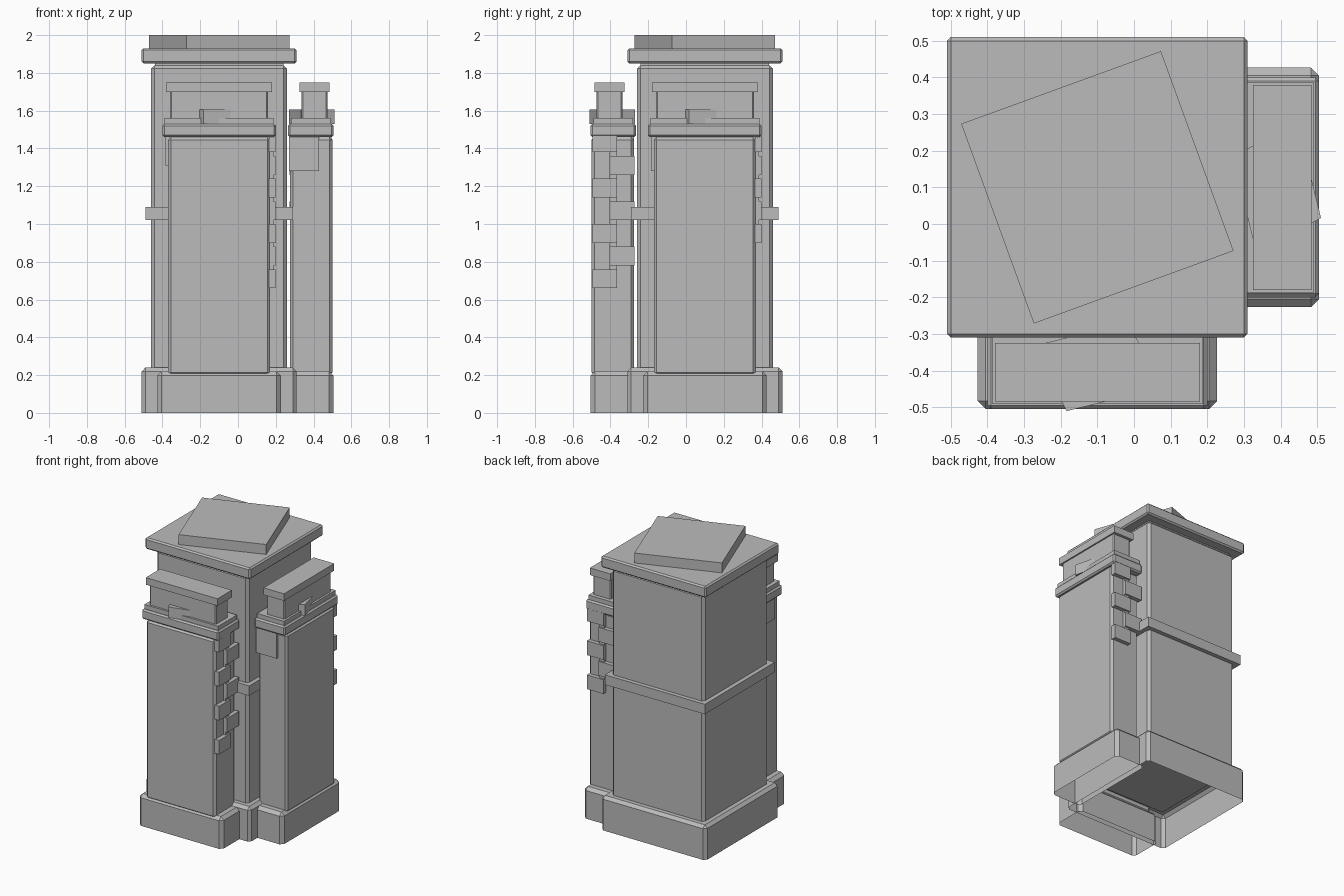
import bpy, bmesh, math
from mathutils import Matrix, Vector

cube = bpy.data.objects.get("Cube")
if cube:
    bpy.data.objects.remove(cube, do_unlink=True)

stone = bpy.data.materials.new("grey_stone")
stone.use_nodes = True
GREY = (0.5, 0.5, 0.5, 1)
stone.diffuse_color = GREY
stone.node_tree.nodes["Principled BSDF"].inputs["Base Color"].default_value = GREY

CENTRE = Vector((-0.1, 0.1, 0))  # tower axis
# Quarter turn about the tower axis, front pier to side pier
TURN = Matrix.Translation(CENTRE) @ Matrix.Rotation(math.pi / 2, 4, "Z") @ Matrix.Translation(-CENTRE)
STAY = Matrix.Identity(4)


def add_box(bm, x, y, z, bevel=0.0, open_bottom=False, spin=0.0):
    """Box between paired limits, chamfered, optionally without a floor."""
    part = bmesh.new()
    bmesh.ops.create_cube(part, size=1)
    size = [b - a for a, b in (x, y, z)]
    mid = [(a + b) / 2 for a, b in (x, y, z)]
    place = Matrix.Translation(mid) @ Matrix.Diagonal((*size, 1))
    part.transform(place @ Matrix.Rotation(spin, 4, "Z"))
    if open_bottom:
        floor = min(part.faces, key=lambda f: f.calc_center_median().z)
        bmesh.ops.delete(part, geom=[floor], context="FACES_ONLY")
    if bevel:
        edges = [e for e in part.edges if not e.is_boundary]
        bmesh.ops.bevel(part, geom=edges, offset=bevel, segments=1, affect="EDGES")
    mesh = bpy.data.meshes.new("part")
    part.to_mesh(mesh)
    part.free()
    bm.from_mesh(mesh)
    bpy.data.meshes.remove(mesh)


def build(name, boxes, matrix=STAY):
    bm = bmesh.new()
    for box in boxes:
        add_box(bm, **box)
    bm.transform(matrix)
    mesh = bpy.data.meshes.new(name)
    bm.to_mesh(mesh)
    bm.free()
    mesh.materials.append(stone)
    bpy.context.collection.objects.link(bpy.data.objects.new(name, mesh))


def box(x, y, z, bevel=0.0, **extra):
    return dict(x=x, y=y, z=z, bevel=bevel, **extra)


def around(half, z, bevel=0.0, **extra):
    """Square box centred on the tower axis."""
    return box((CENTRE.x - half, CENTRE.x + half), (CENTRE.y - half, CENTRE.y + half), z, bevel, **extra)


def pier_box(half, y, z, bevel=0.0, **extra):
    return box((CENTRE.x - half, CENTRE.x + half), y, z, bevel, **extra)


# Main tower
TILT = math.radians(20)
build("tower_base", [around(0.41, (0, 0.24), 0.02, open_bottom=True)])
build("tower_shaft", [around(0.36, (0.22, 1.84), 0.018)])
build("tower_belt", [around(0.39, (1.02, 1.09))])
build("tower_neck", [around(0.34, (1.82, 1.86))])
build("tower_cap", [around(0.41, (1.85, 1.93), 0.01)])
build("roof_slab", [around(0.29, (1.93, 2.0), spin=TILT)])


def quoins(start, rows, outer_side):
    """Interlocking stones alternating between the two edges of a pier flank."""
    stones = []
    face = CENTRE.x + outer_side * 0.265
    for row in range(rows):
        z = start + row * 0.12
        y = (-0.495, -0.365) if row % 2 == 0 else (-0.405, -0.272)
        stones.append(box(sorted((face, face + outer_side * 0.034)), y, (z, z + 0.1)))
    top = start + rows * 0.12 - 0.02
    stones.append(box(sorted((face, face + outer_side * 0.022)), (-0.405, -0.365), (start + 0.01, top)))
    return stones


# Two matching piers, on the front and the left flank
for side, matrix, start, rows, patch in (
    ("front", STAY, 0.66, 7, ((-0.44, -0.275), (1.31, 1.46))),
    ("left", TURN, 0.90, 5, ((-0.43, -0.27), (1.28, 1.46))),
):
    build(side + "_pier_base", [pier_box(0.327, (-0.505, -0.27), (0, 0.22), 0.022, open_bottom=True)], matrix)
    build(side + "_pier_shaft", [pier_box(0.27, (-0.5, -0.275), (0.2, 1.46), 0.015)], matrix)
    build(side + "_pier_band", [pier_box(0.3, (-0.505, -0.265), (1.46, 1.53), 0.01)], matrix)
    build(side + "_pier_step", [pier_box(0.288, (-0.49, -0.28), (1.52, 1.56))], matrix)
    build(side + "_pier_block", [pier_box(0.26, (-0.475, -0.335), (1.55, 1.71), 0.008)], matrix)
    build(side + "_pier_cap", [pier_box(0.28, (-0.485, -0.325), (1.70, 1.75))], matrix)
    build(side + "_tilted_stone", [pier_box(0.14, (-0.484, -0.296), (1.53, 1.605), spin=TILT)], matrix)
    # Loose stones sit on the flank at the +x edge of the front pier, +y of the left pier
    build(side + "_quoins", quoins(start, rows, 1), matrix)
    patch_y, patch_z = patch
    build(side + "_flank_plate", [box((-0.385, -0.36), patch_y, patch_z)], matrix)
